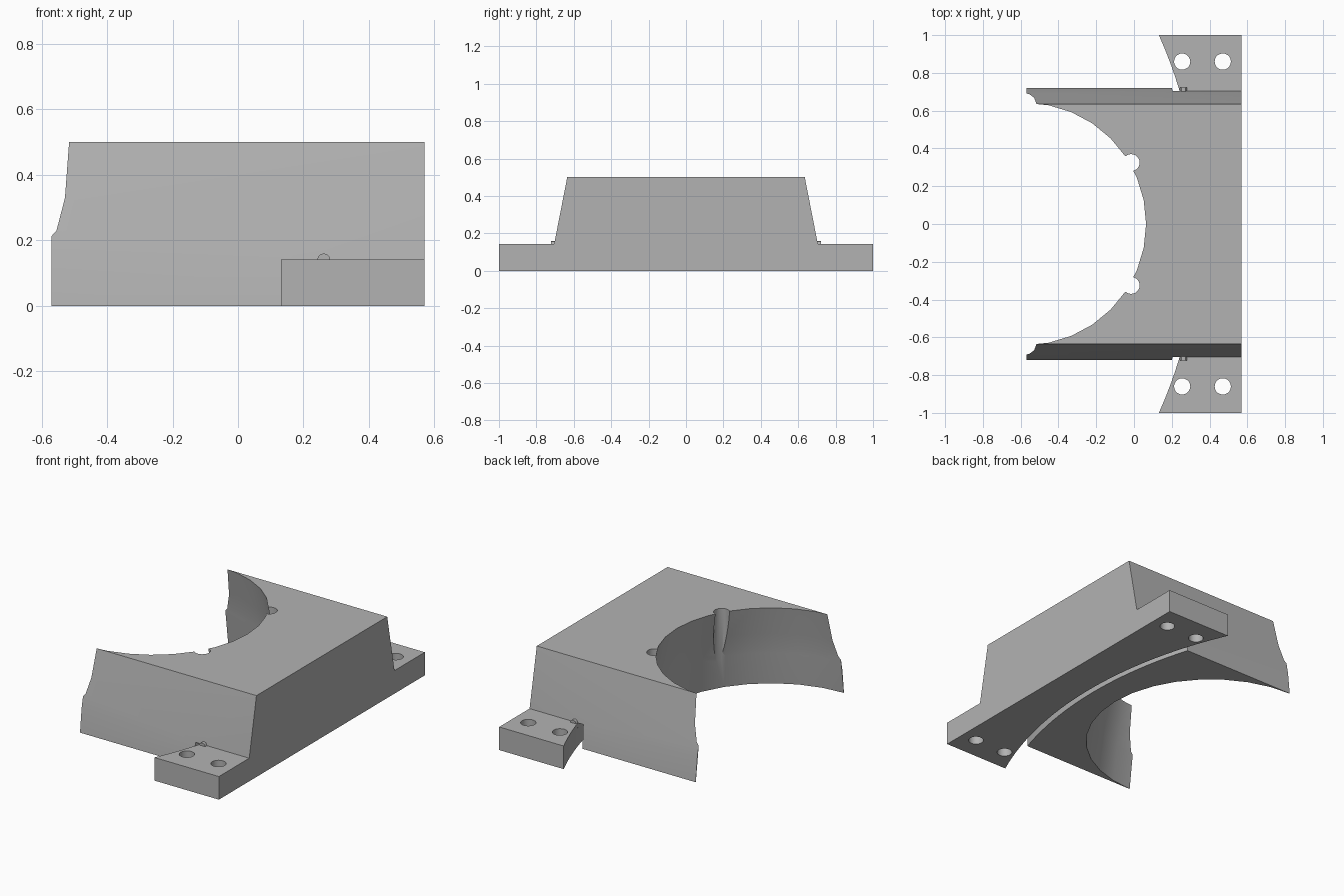
import bpy, bmesh
from math import sin, cos, pi, sqrt
from mathutils import Vector

cube = bpy.data.objects.get("Cube")
if cube:
    bpy.data.objects.remove(cube, do_unlink=True)

grey = bpy.data.materials.new("plain_grey")
grey.use_nodes = True
COLOUR = (0.45, 0.45, 0.45, 1)
grey.diffuse_color = COLOUR
grey.node_tree.nodes["Principled BSDF"].inputs["Base Color"].default_value = COLOUR


def finish(name, bm):
    bmesh.ops.recalc_face_normals(bm, faces=bm.faces)
    mesh = bpy.data.meshes.new(name)
    bm.to_mesh(mesh)
    bm.free()
    mesh.materials.append(grey)
    obj = bpy.data.objects.new(name, mesh)
    bpy.context.collection.objects.link(obj)
    return obj


def prism(name, points, offset):
    """Extrude a closed outline of 3D points along an offset."""
    bm = bmesh.new()
    face = bm.faces.new([bm.verts.new(p) for p in points])
    made = bmesh.ops.extrude_face_region(bm, geom=[face])["geom"]
    verts = [g for g in made if isinstance(g, bmesh.types.BMVert)]
    bmesh.ops.translate(bm, verts=verts, vec=Vector(offset))
    return finish(name, bm)


def lathe(name, profile, x, y, sides):
    """Closed solid from (radius, height) pairs around a vertical axis."""
    bm = bmesh.new()
    rings = [[bm.verts.new((x + r * cos(2 * pi * i / sides), y + r * sin(2 * pi * i / sides), z))
              for i in range(sides)] for r, z in profile]
    for low, high in zip(rings, rings[1:]):
        for i in range(sides):
            j = (i + 1) % sides
            bm.faces.new((low[i], low[j], high[j], high[i]))
    bm.faces.new(rings[0])
    bm.faces.new(rings[-1])
    return finish(name, bm)


def cut(target, cutter):
    mod = target.modifiers.new(cutter.name, "BOOLEAN")
    mod.operation = "DIFFERENCE"
    mod.solver = "EXACT"
    mod.object = cutter
    bpy.context.view_layer.objects.active = target
    bpy.context.view_layer.update()
    bpy.ops.object.modifier_apply(modifier=mod.name)
    bpy.data.objects.remove(cutter, do_unlink=True)


def arc_x(y, inset=0):
    """Large arc shared by the ears and the underside groove."""
    return sqrt((2.45 - inset) ** 2 - y * y) - 2.105


END = 0.57
EAR_TOP = 0.142

# Main block with sloping sides
half = [(0.72, 0), (0.705, EAR_TOP), (0.635, 0.5)]
outline = half + [(-y, z) for y, z in reversed(half)]
block = prism("main_block", [(-END, y, z) for y, z in outline], (2 * END, 0, 0))

# Flared round opening
bore = [(0.7203, -0.01), (0.719, 0), (0.6932, 0.2), (0.690, 0.23),
        (0.673, 0.33), (0.641, 0.5), (0.639, 0.51)]
cut(block, lathe("bore_cutter", bore, -0.577, 0, 32))

# Vertical relief channels in the opening
for side in (-1, 1):
    cut(block, lathe("relief_cutter", [(0.045, -0.1), (0.045, 0.6)], -0.015, side * 0.325, 24))

# Curved groove under the block
ys = [-0.8 + 1.6 * i / 24 for i in range(25)]
strip = [(arc_x(y), y, -0.05) for y in ys] + [(arc_x(y, 0.035), y, -0.05) for y in reversed(ys)]
cut(block, prism("groove_cutter", strip, (0, 0, 0.05 + EAR_TOP)))

# Mounting ears with two bolt holes each
parts = [block]
for side, label in ((-1, "front"), (1, "back")):
    steps = [0.69 + 0.31 * i / 6 for i in range(7)]
    edge = [(arc_x(y), side * y, 0) for y in steps]
    ear = prism(label + "_mounting_ear",
                edge + [(END, side, 0), (END, side * 0.69, 0)], (0, 0, EAR_TOP))
    for x in (0.255, 0.47):
        cut(ear, lathe("bolt_cutter", [(0.043, -0.1), (0.043, 0.3)], x, side * 0.86, 20))
    # Small rounded stub at the groove end
    ring = [(0.262 + 0.02 * cos(pi * i / 6), side * 0.68, 0.14 + 0.02 * sin(pi * i / 6))
            for i in range(12)]
    stub = prism(label + "_groove_stub", ring, (0, side * 0.042, 0))
    parts += [ear, stub]

# Smooth the curved walls and keep the corners sharp
bpy.ops.object.select_all(action="DESELECT")
for obj in parts:
    obj.select_set(True)
bpy.context.view_layer.objects.active = block
bpy.ops.object.shade_smooth_by_angle(angle=pi / 6)
